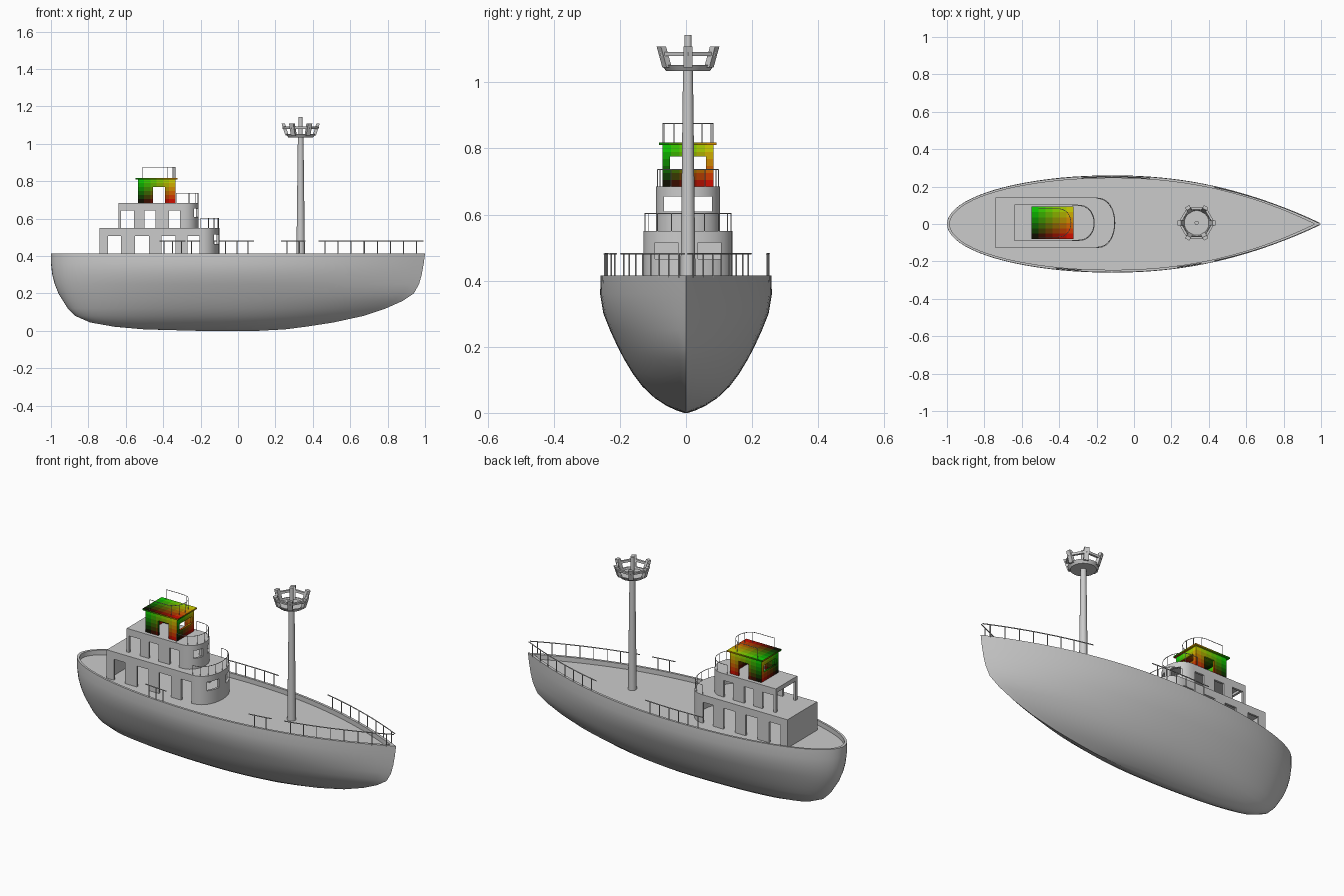
import bpy, bmesh, math
from math import sin, cos, pi, sqrt

if "Cube" in bpy.data.objects:
    bpy.data.objects.remove(bpy.data.objects["Cube"])

YC = 0.006          # centreline of the upper works
DECK = 0.388


def activate(ob):
    bpy.ops.object.select_all(action='DESELECT')
    ob.select_set(True)
    bpy.context.view_layer.objects.active = ob


def smooth(ob, angle=30):
    activate(ob)
    bpy.ops.object.shade_smooth_by_angle(angle=math.radians(angle))


def loft(name, rings, angle=None):
    bm = bmesh.new()
    vs = [[bm.verts.new(p) for p in r] for r in rings]
    n = len(vs[0])
    for a, b in zip(vs, vs[1:]):
        for i in range(n):
            bm.faces.new((a[i], a[(i + 1) % n], b[(i + 1) % n], b[i]))
    bm.faces.new(vs[0][::-1])
    bm.faces.new(vs[-1])
    bmesh.ops.recalc_face_normals(bm, faces=bm.faces)
    me = bpy.data.meshes.new(name)
    bm.to_mesh(me)
    bm.free()
    ob = bpy.data.objects.new(name, me)
    bpy.context.collection.objects.link(ob)
    if angle:
        smooth(ob, angle)
    return ob


def prism(name, outline, z0, z1):
    return loft(name, [[(x, y, z) for x, y in outline] for z in (z0, z1)])


def rect(x0, x1, y0, y1):
    return [(x0, y0), (x1, y0), (x1, y1), (x0, y1)]


def cut(target, cutter):
    mod = target.modifiers.new("cut", 'BOOLEAN')
    mod.operation = 'DIFFERENCE'
    mod.solver = 'EXACT'
    mod.object = cutter
    activate(target)
    bpy.ops.object.modifier_apply(modifier=mod.name)
    bpy.data.objects.remove(cutter)


def cut_box(target, x0, x1, y0, y1, z0, z1):
    cut(target, prism("cutter", rect(x0, x1, YC + y0, YC + y1), z0, z1))


# Hull: stacked waterlines (z, stern x, bow x, half beam), then rim and sunken deck
XM, BOW = -0.12, 2.15
LEVELS = [(0, -.2, .1, .006), (.008, -.5, .25, .03), (.022, -.66, .36, .06),
          (.045, -.79, .51, .095), (.08, -.87, .67, .132), (.12, -.91, .79, .162),
          (.16, -.935, .88, .186), (.2, -.96, .94, .207), (.25, -.98, .968, .23),
          (.3, -.993, .982, .25), (.36, -1, .993, .26), (.415, -1, 1, .258),
          (.415, -.985, .965, .245), (DECK, -.985, .965, .245)]


def waterline(z, xs, xb, b, n=20):
    side = [(XM - (XM - xs) * cos(i / n * pi / 2), b * sin(i / n * pi / 2)) for i in range(n)]
    side += [(XM + (xb - XM) * i / n, b * (1 - (i / n) ** BOW)) for i in range(n + 1)]
    return [(x, y, z) for x, y in side] + [(x, -y, z) for x, y in side[-2:0:-1]]


loft("hull", [waterline(*lv) for lv in LEVELS], 40)


# Railings: a top rail along a path, with posts under the given points
def railing(name, path, posts, z0, z1, radius=0.0016):
    cu = bpy.data.curves.new(name, 'CURVE')
    cu.dimensions = '3D'
    cu.bevel_depth = radius
    cu.bevel_resolution = 1
    cu.use_fill_caps = True
    lines = [[(x, y, z1) for x, y in path]]
    lines += [[(x, y, z0), (x, y, z1)] for x, y in posts]
    for pts in lines:
        sp = cu.splines.new('POLY')
        sp.points.add(len(pts) - 1)
        for p, co in zip(sp.points, pts):
            p.co = (*co, 1)
    ob = bpy.data.objects.new(name, cu)
    bpy.context.collection.objects.link(ob)
    activate(ob)
    bpy.ops.object.convert(target='MESH')


def rim(x, side):
    if x < XM:
        return x, side * .251 * sqrt(1 - ((XM - x) / (1 + XM)) ** 2)
    return x, side * .251 * (1 - ((x - XM) / (1 - XM)) ** BOW)


for name, side, x0, x1, n in [("bow_rail_left", 1, .43, .99, 8), ("bow_rail_right", -1, .43, .99, 8),
                              ("side_rail_left", 1, -.28, .085, 6), ("aft_rail_right", -1, -.42, -.28, 3),
                              ("mid_rail_right", -1, .23, .36, 2)]:
    d = (x1 - x0) / n
    railing(name, [rim(x0 + d * i / 2, side) for i in range(2 * n + 1)],
            [rim(x0 + d * (i + .5), side) for i in range(n)], .41, .481, .0027)


# Deckhouses: hollow shells with a rounded forward end
def rounded(x0, xc, x1, w, n=20):
    arc = [(xc + (x1 - xc) * cos(a) ** .85, YC + w * sin(a))
           for a in [-pi / 2 + pi * i / n for i in range(1, n)]]
    return [(x0, YC - w), (xc, YC - w)] + arc + [(xc, YC + w), (x0, YC + w)]


def house(name, x0, xc, x1, w, z0, z1, doors, door_top, win_y, win_z):
    ob = prism(name, rounded(x0, xc, x1, w), z0, z1)
    t = .012
    cut(ob, prism("inner", rounded(x0 + t, xc, x1 - t, w - t), z0 - .02, z1 - t))
    for a, b in doors:
        cut_box(ob, a, b, -.3, .3, z0 - .03, door_top)
    for s in (-1, 1):
        ys = sorted((s * win_y[0], s * win_y[1]))
        cut_box(ob, xc + .01, x1 + .05, *ys, *win_z)
    return ob


smooth(house("lower_deckhouse", -.74, -.2, -.1, .135, DECK - .004, .55,
             [(-.695, -.625), (-.55, -.475), (-.41, -.335), (-.27, -.205)], .508,
             (.03, .1), (.465, .515)))
upper = house("upper_deckhouse", -.64, -.3, -.21, .097, .549, .685,
              [(-.625, -.555), (-.5, -.44), (-.37, -.31)], .645, (.02, .072), (.61, .655))
cut_box(upper, -.7, -.6, -.083, .083, .5, .66)
smooth(upper)
path = rounded(-.21, -.2, -.104, .13, 16)
railing("lower_house_rail", path[1:-1], path[1:-1:2], .548, .603)
path = rounded(-.33, -.3, -.214, .092, 16)
railing("upper_house_rail", path, path[::3], .683, .736)


# Wheelhouse: painted with a red/green gradient in stepped patches
mats = {}


def paint(ob, steps=6):
    bm = bmesh.new()
    bm.from_mesh(ob.data)
    lo = [min(v.co[k] for v in bm.verts) for k in range(3)]
    hi = [max(v.co[k] for v in bm.verts) for k in range(3)]
    for k in range(3):
        if hi[k] - lo[k] < .02:
            continue
        for i in range(1, steps):
            co, no = [0, 0, 0], [0, 0, 0]
            co[k] = lo[k] + (hi[k] - lo[k]) * i / steps
            no[k] = 1
            bmesh.ops.bisect_plane(bm, geom=bm.verts[:] + bm.edges[:] + bm.faces[:],
                                   plane_co=co, plane_no=no)
    slots = {}
    for f in bm.faces:
        c, n = f.calc_center_median(), [abs(v) for v in f.normal]
        axes = [k for k in range(3) if k != n.index(max(n))]
        key = tuple(min(steps - 1, int((c[k] - lo[k]) / (hi[k] - lo[k]) * steps)) for k in axes)
        if key not in mats:
            mats[key] = bpy.data.materials.new("paint_%d_%d" % key)
            r, g = [((i + .5) / steps) ** 2.1 * .75 for i in key]
            mats[key].diffuse_color = (r, g, 0, 1)
        if key not in slots:
            slots[key] = len(slots)
            ob.data.materials.append(mats[key])
        f.material_index = slots[key]
    bm.to_mesh(ob.data)
    bm.free()


cabin = prism("wheelhouse", rect(-.535, -.335, YC - .077, YC + .077), .684, .811)
cut_box(cabin, -.525, -.345, -.067, .067, .66, .803)
cut_box(cabin, -.455, -.39, -.3, .3, .66, .77)
cut_box(cabin, -.7, -.2, -.055, .055, .737, .775)
paint(cabin)
paint(prism("wheelhouse_roof", rect(-.548, -.324, YC - .087, YC + .087), .81, .818))
path = rounded(-.51, -.41, -.337, .076, 16)
railing("roof_rail", path, path[::3], .816, .875)

# Mast with lookout basket
MX = .335


def ring(r, z, n=24):
    return [(MX + r * cos(2 * pi * i / n), YC + r * sin(2 * pi * i / n), z) for i in range(n)]


loft("mast", [ring(.023, DECK - .004), ring(.015, 1.04)], 40)
loft("mast_top", [ring(.011, 1.04), ring(.011, 1.143)], 40)
loft("basket_floor", [ring(.066, 1.034), ring(.079, 1.052), ring(.07, 1.052), ring(.066, 1.044)], 30)
for i in range(6):
    a = i * pi / 3

    def at(r, s, z):
        return (MX + r * cos(a) - s * sin(a), YC + r * sin(a) + s * cos(a), z)
    loft("basket_bracket", [[at(r, -.013, z), at(r + .018, -.013, z), at(r + .018, .013, z), at(r, .013, z)]
                            for r, z in ((.064, 1.045), (.084, 1.108))])
# Flat hexagonal band joining the brackets
loft("basket_band", [ring(r, z, 6) for r, z in ((.082, 1.08), (.096, 1.08), (.098, 1.092),
                                                (.084, 1.092), (.082, 1.08))])
band = bpy.data.objects["basket_band"].data
bm = bmesh.new()
bm.from_mesh(band)
bmesh.ops.delete(bm, geom=[f for f in bm.faces if len(f.verts) > 4], context='FACES_ONLY')
bm.to_mesh(band)
bm.free()

for m in bpy.data.materials:
    if m.users and not m.is_grease_pencil:
        m.use_nodes = True
        m.node_tree.nodes["Principled BSDF"].inputs["Base Color"].default_value = m.diffuse_color
